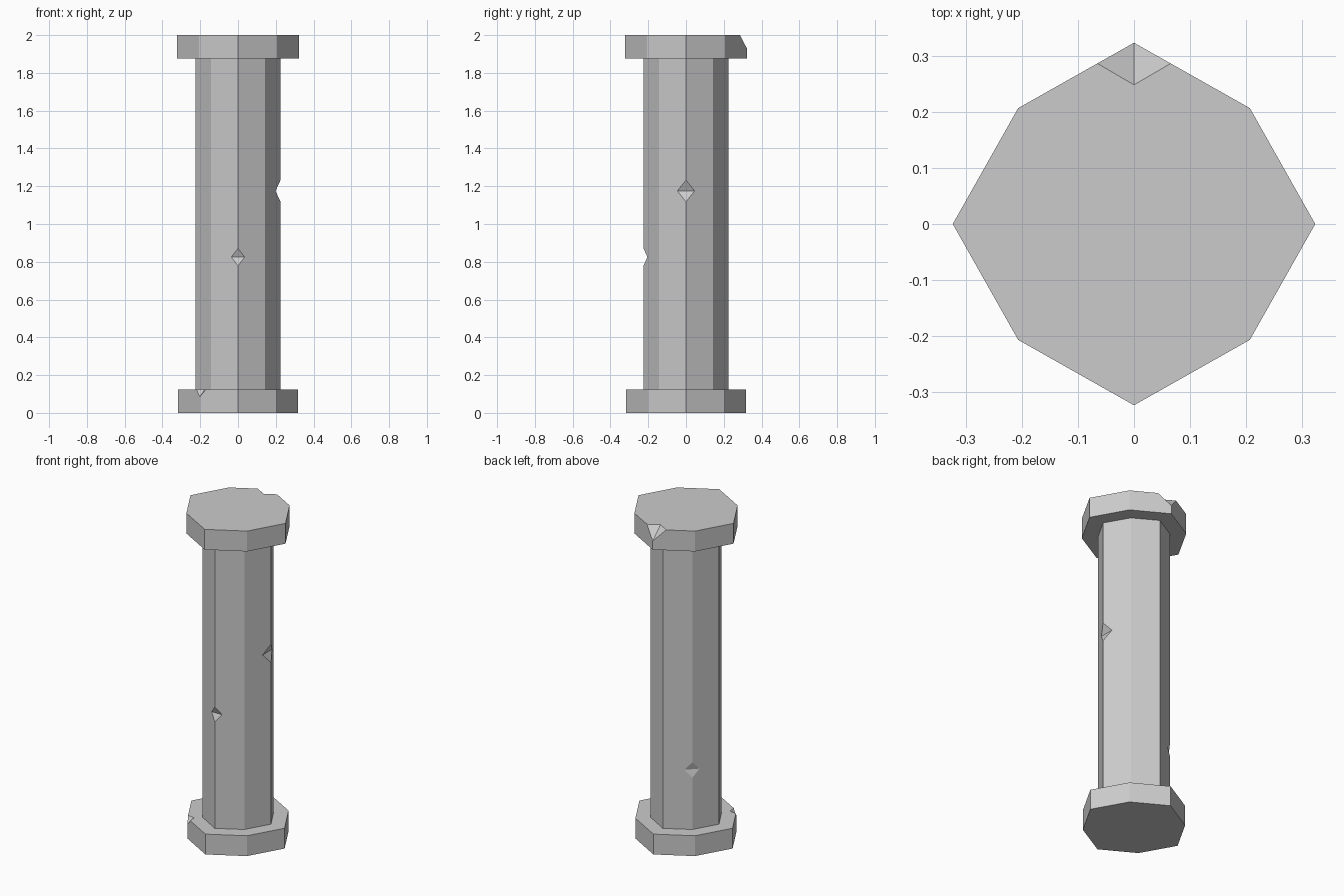
import bpy, bmesh
from math import cos, sin, pi
from mathutils import Vector

if "Cube" in bpy.data.objects:
    bpy.data.objects.remove(bpy.data.objects["Cube"])

UP = Vector((0, 0, 1))


def octagon_block(name, r_axis, r_diag, z0, z1, nicks={}, corner_chips={}):
    """Eight-sided block. nicks: corner -> (z, size, half height) on the upright
    edge; corner_chips: corner -> (size, depth) at the top corner."""
    rad = [r_diag if i % 2 else r_axis for i in range(8)]
    plan = [Vector((r * cos(i * pi / 4), r * sin(i * pi / 4), 0)) for i, r in enumerate(rad)]
    before, after, top, faces = [], [], [], []
    for i, p in enumerate(plan):
        to_prev = (plan[i - 1] - p).normalized()
        to_next = (plan[(i + 1) % 8] - p).normalized()
        lo, hi = p + UP * z0, p + UP * z1
        if i in nicks:
            z, s, h = nicks[i]
            b, t = p + UP * (z - h), p + UP * (z + h)
            m, n = p + to_prev * s + UP * z, p + to_next * s + UP * z
            before.append([lo, b, m, t, hi])
            after.append([lo, b, n, t, hi])
            top.append(hi)
            faces += [[m, n, t], [n, m, b]]
        elif i in corner_chips:
            s, d = corner_chips[i]
            c, inner = hi - UP * d, hi - p.normalized() * s
            m, n = hi + to_prev * s, hi + to_next * s
            before.append([lo, c, m])
            after.append([lo, c, n])
            top += [m, inner, n]
            faces += [[m, c, inner], [c, n, inner]]
        else:
            before.append([lo, hi])
            after.append([lo, hi])
            top.append(hi)
    for i in range(8):
        faces.append(before[(i + 1) % 8] + after[i][::-1])
    faces += [top, [p + UP * z0 for p in reversed(plan)]]

    bm = bmesh.new()
    for f in faces:
        bm.faces.new([bm.verts.new(v) for v in f])
    bmesh.ops.remove_doubles(bm, verts=bm.verts, dist=1e-5)
    bmesh.ops.recalc_face_normals(bm, faces=bm.faces)
    mesh = bpy.data.meshes.new(name)
    bm.to_mesh(mesh)
    bm.free()
    obj = bpy.data.objects.new(name, mesh)
    bpy.context.collection.objects.link(obj)
    return obj


# Foot slab with a small chipped corner at front left
octagon_block("column_base", 0.317, 0.286, 0, 0.125, corner_chips={5: (0.037, 0.04)})
# Shaft with nicks on the right, back-left and front edges
octagon_block("column_shaft", 0.225, 0.202, 0.125, 1.875,
              nicks={0: (1.175, 0.053, 0.057), 3: (0.49, 0.045, 0.047), 6: (0.825, 0.041, 0.046)})
# Top slab with a larger chipped corner at the back
octagon_block("column_capital", 0.323, 0.292, 1.875, 2.0, corner_chips={2: (0.075, 0.072)})
